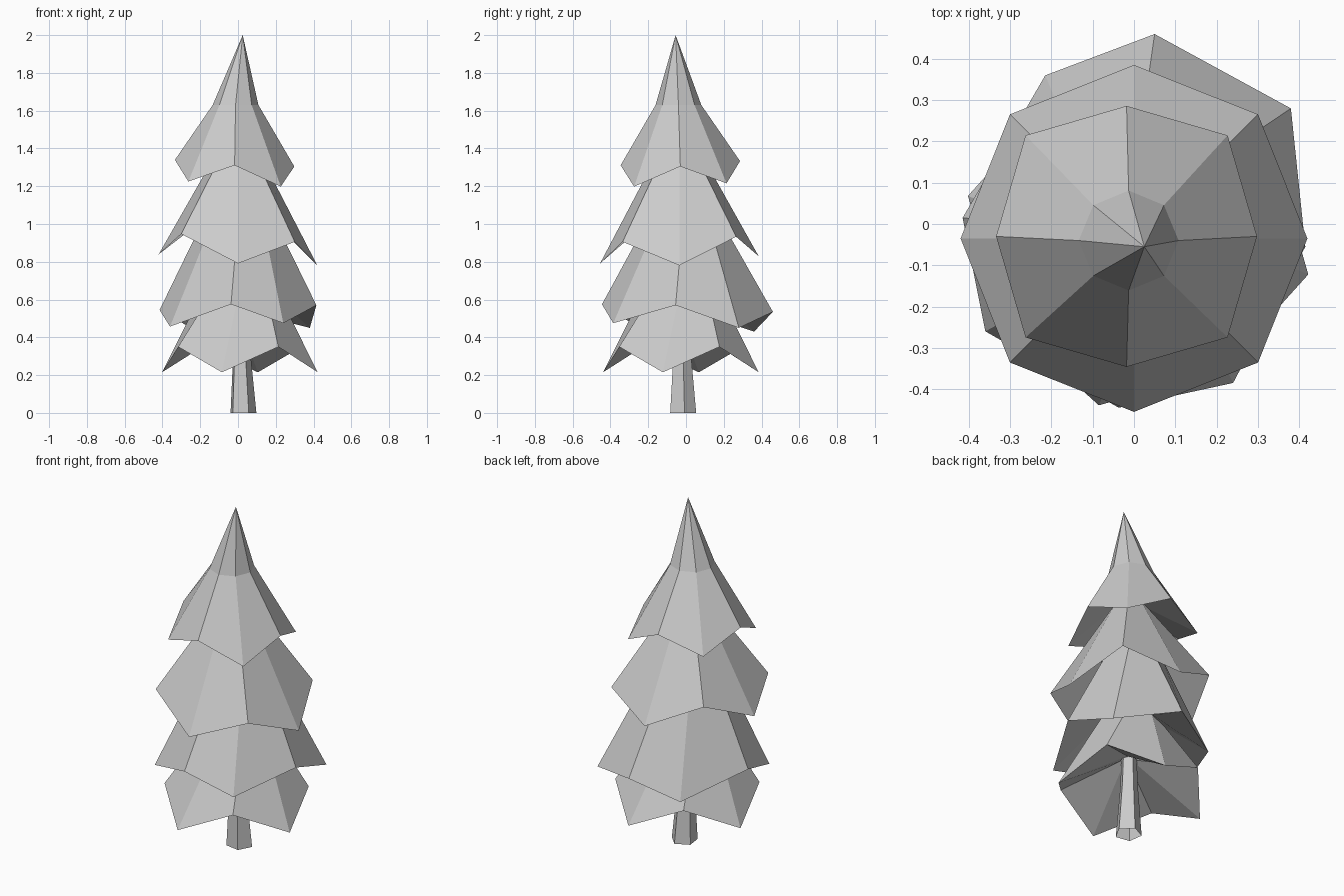
import bpy, bmesh
from math import cos, sin, radians

cube = bpy.data.objects.get("Cube")
if cube:
    bpy.data.objects.remove(cube, do_unlink=True)

grey = bpy.data.materials.new("plain_grey")
grey.use_nodes = True
shade = (0.6, 0.6, 0.6, 1)
grey.diffuse_color = shade
grey.node_tree.nodes["Principled BSDF"].inputs["Base Color"].default_value = shade


def ring(sides, centre, radii, heights, turn=0, tilt=(0, 0)):
    """Ring of points; radii and heights cycle around it, tilt slopes it."""
    points = []
    for i in range(sides):
        a = radians(turn) + radians(360) * i / sides
        r, z = radii[i % len(radii)], heights[i % len(heights)]
        x, y = r * cos(a), r * sin(a)
        z += tilt[0] * x + tilt[1] * y
        points.append((centre[0] + x, centre[1] + y, z))
    return points


def skin(name, rings, tip=None):
    """Flat-faced surface through a run of rings, with an optional tip."""
    bm = bmesh.new()
    loops = [[bm.verts.new(p) for p in points] for points in rings]
    n = len(loops[0])
    for low, high in zip(loops, loops[1:]):
        for i in range(n):
            j = (i + 1) % n
            bm.faces.new((low[i], low[j], high[j], high[i]))
    if tip:
        point = bm.verts.new(tip)
        for i in range(n):
            bm.faces.new((loops[-1][i], loops[-1][(i + 1) % n], point))
    mesh = bpy.data.meshes.new(name)
    bm.to_mesh(mesh)
    bm.free()
    mesh.materials.append(grey)
    bpy.context.collection.objects.link(bpy.data.objects.new(name, mesh))


# Five-sided tapering trunk, open at the foot
skin("trunk", [
    ring(5, (0.025, -0.018), (0.073,), (0,), 8),
    ring(5, (0.018, -0.022), (0.05,), (0.3,), 8),
    ring(5, (0.015, -0.025), (0.043,), (0.48,), 8),
])

# Necks where each skirt of branches meets the one above
necks = [
    ring(8, (0.015, -0.025), (0.043,), (0.46,)),
    ring(8, (0.01, -0.027), (0.19,), (0.66,)),
    ring(8, (0.005, -0.01), (0.16,), (1.08,)),
    ring(8, (0, -0.035), (0.1,), (1.4,)),
    ring(8, (-0.013, -0.04), (0.121,), (1.63,)),
]

# Zigzag hems of the skirts, from the ground up
hems = [
    ring(8, (0.01, -0.027), (0.423, 0.385), (0.215, 0.35), -13),
    [(0.415, -0.055, 0.57), (0.38, 0.28, 0.45), (0.05, 0.46, 0.535),
     (-0.215, 0.36, 0.43), (-0.415, 0.015, 0.545), (-0.36, -0.26, 0.457),
     (-0.037, -0.445, 0.575), (0.24, -0.385, 0.475)],
    ring(8, (0, -0.035), (0.42, 0.425), (0.81, 0.94), 0, (-0.07, 0.045)),
    ring(8, (-0.018, -0.03), (0.316, 0.346), (1.322, 1.22), 0, (-0.055, 0.035)),
]

# Each skirt runs from the neck below, out to its hem, and up to its own neck
names = ["bottom_branches", "lower_branches", "upper_branches", "top_branches"]
for i, name in enumerate(names):
    tip = (0.025, -0.055, 2) if i == 3 else None
    skin(name, [necks[i], hems[i], necks[i + 1]], tip)
